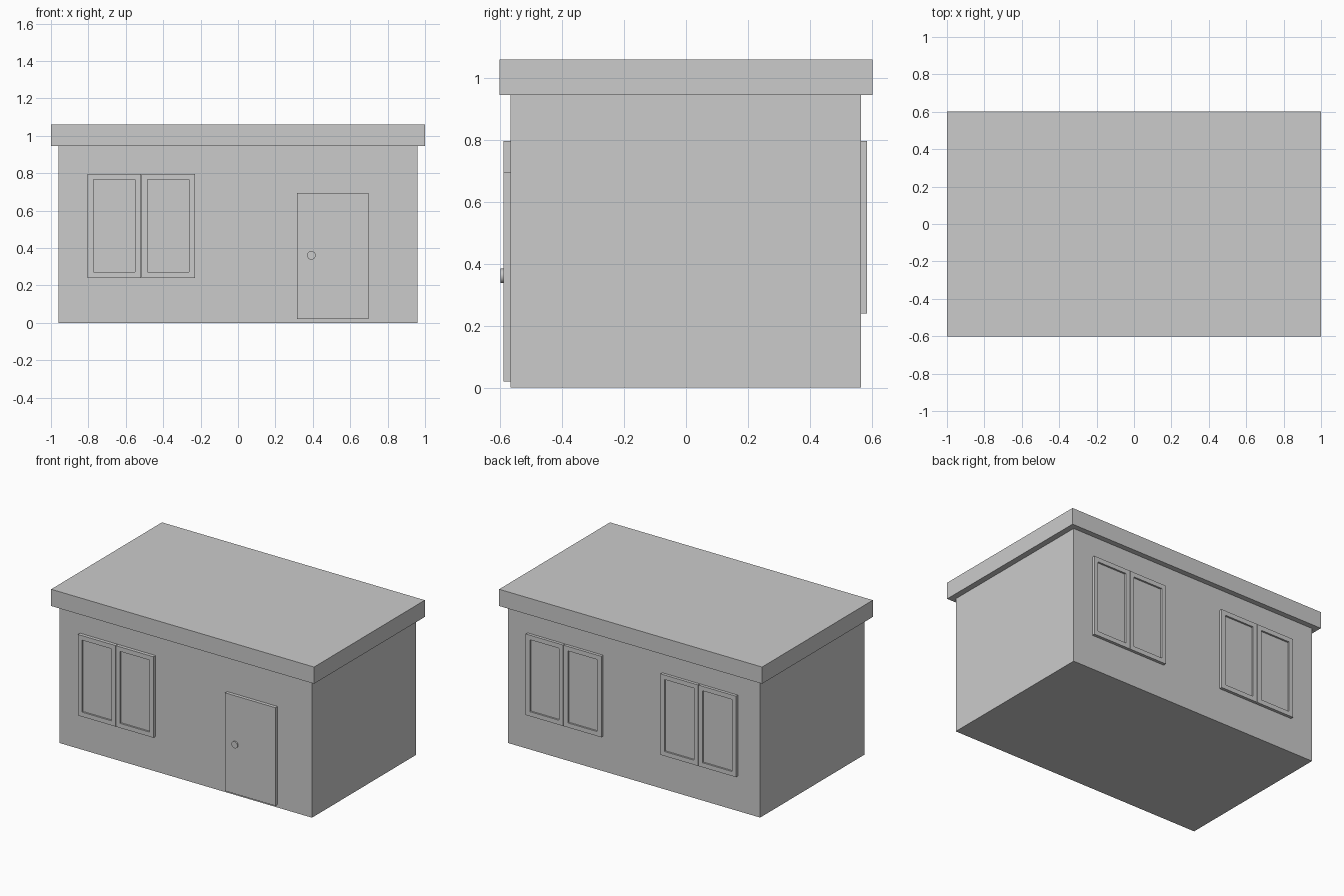
import bpy, bmesh, math

if "Cube" in bpy.data.objects:
    bpy.data.objects.remove(bpy.data.objects["Cube"])


def box(name, lo, hi):
    bpy.ops.mesh.primitive_cube_add(size=1, location=[(a + b) / 2 for a, b in zip(lo, hi)])
    ob = bpy.context.object
    ob.name = name
    ob.scale = [b - a for a, b in zip(lo, hi)]
    bpy.ops.object.transform_apply(location=False, rotation=False, scale=True)
    return ob


def sash(name, x0, x1, wall_y, face_y):
    """One window leaf: a slab whose outer face is inset and pushed in as the pane."""
    z0, z1 = 0.24, 0.797
    ob = box(name, (x0, min(wall_y, face_y), z0), (x1, max(wall_y, face_y), z1))
    side = 1 if face_y > 0 else -1
    bm = bmesh.new()
    bm.from_mesh(ob.data)
    face = max(bm.faces, key=lambda f: f.normal.y * side)
    bmesh.ops.inset_region(bm, faces=[face], thickness=0.044)
    ret = bmesh.ops.extrude_discrete_faces(bm, faces=[face])
    for f in ret["faces"]:
        bmesh.ops.translate(bm, verts=f.verts, vec=(0, -side * 0.012, 0))
    bmesh.ops.recalc_face_normals(bm, faces=bm.faces)
    bm.to_mesh(ob.data)
    bm.free()


def window(name, x0, x1, wall_y, face_y):
    mid, gap = (x0 + x1) / 2, 0.002
    sash(name + "_left_sash", x0, mid - gap, wall_y, face_y)
    sash(name + "_right_sash", mid + gap, x1, wall_y, face_y)


# Main body and flat overhanging roof
box("walls", (-0.96, -0.567, 0), (0.96, 0.565, 0.945))
box("roof", (-1, -0.602, 0.945), (1, 0.602, 1.06))

# Windows: one on the front, two on the back
window("front_window", -0.805, -0.23, -0.567, -0.59)
window("back_window_a", 0.235, 0.81, 0.565, 0.585)
window("back_window_b", -0.79, -0.215, 0.565, 0.585)

# Door with round knob
box("door", (0.315, -0.59, 0.02), (0.697, -0.567, 0.695))
bpy.ops.mesh.primitive_cylinder_add(vertices=24, radius=0.023, depth=0.009,
                                    location=(0.392, -0.5945, 0.361),
                                    rotation=(math.pi / 2, 0, 0))
bpy.context.object.name = "door_knob"
bpy.ops.object.shade_smooth_by_angle()
